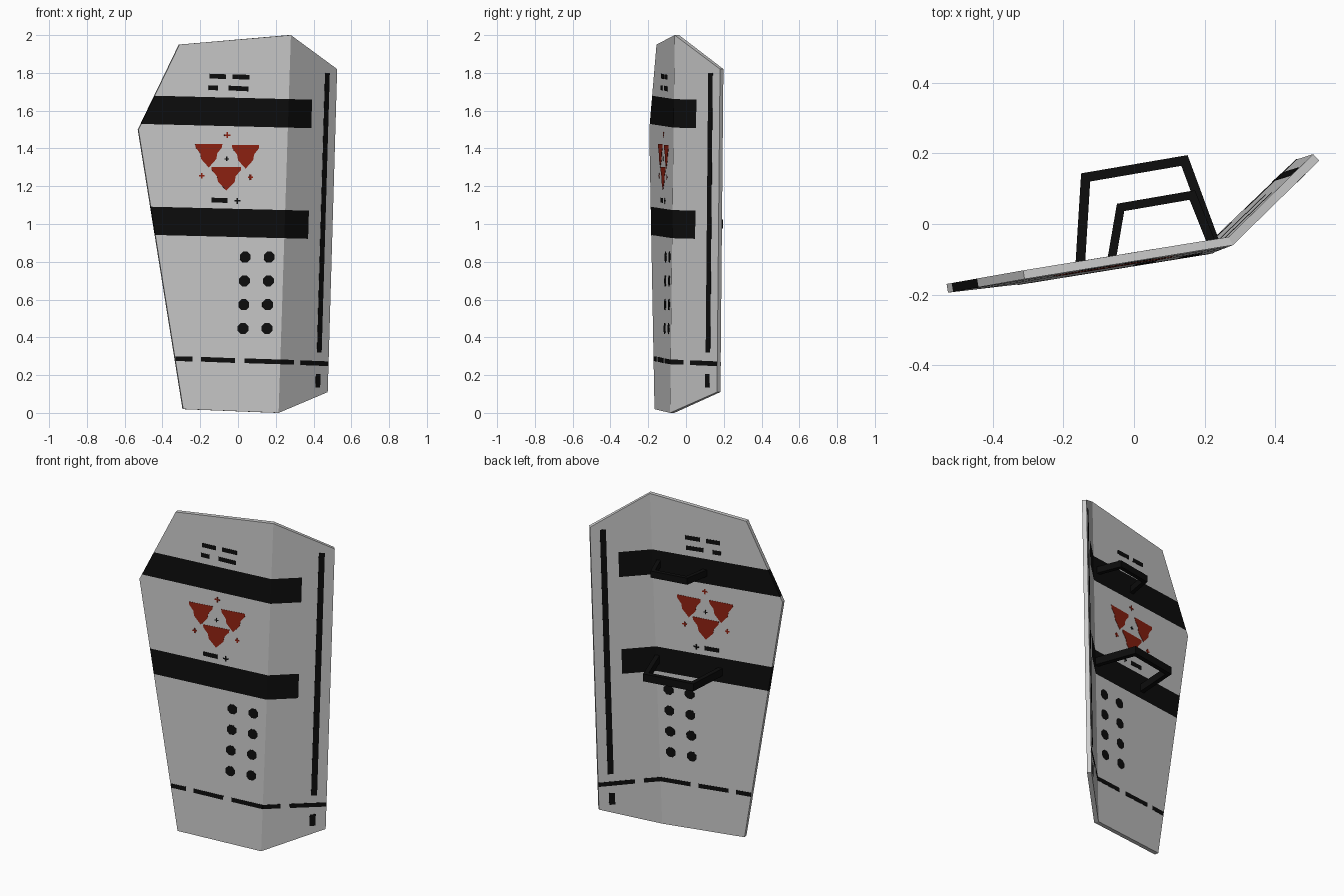
import bpy, bmesh, math
from mathutils import Vector

if "Cube" in bpy.data.objects:
    bpy.data.objects.remove(bpy.data.objects["Cube"])

T = 0.025  # panel thickness


def material(name, rgb):
    m = bpy.data.materials.new(name)
    m.diffuse_color = (*rgb, 1)
    m.use_nodes = True
    m.node_tree.nodes["Principled BSDF"].inputs["Base Color"].default_value = m.diffuse_color
    return m


GREY = material("light grey", (0.6, 0.6, 0.6))
BLACK = material("black", (0.004, 0.004, 0.004))
RED = material("dark red", (0.28, 0.016, 0.006))


def finish(bm, name, *mats):
    bmesh.ops.recalc_face_normals(bm, faces=bm.faces)
    me = bpy.data.meshes.new(name)
    bm.to_mesh(me)
    bm.free()
    for m in mats:
        me.materials.append(m)
    ob = bpy.data.objects.new(name, me)
    bpy.context.collection.objects.link(ob)
    return ob


# The two flat panels as planes: y = a*x + c*z + d
MAIN = (0.1622, 0.00723, -0.1199)
WING = (0.9657, -0.0189, -0.2926)


def on(plane, x, z):
    return Vector((x, plane[0] * x + plane[1] * z + plane[2], z))


def normal(plane):  # pointing to the back
    return Vector((-plane[0], 1, -plane[1])).normalized()


# Folded shield with bands cut in and coloured
def build_shield():
    n1, n2 = normal(MAIN), normal(WING)
    miter = (n1 + n2) / (1 + n1.dot(n2))
    rim = [(MAIN, -0.527, 1.5, n1), (MAIN, -0.31, 1.95, n1), (MAIN, 0.28, 2.0, miter),
           (WING, 0.525, 1.82, n2), (WING, 0.475, 0.11, n2), (MAIN, 0.215, 0.0, miter),
           (MAIN, -0.29, 0.02, n1)]
    bm = bmesh.new()
    f = [bm.verts.new(on(p, x, z)) for p, x, z, n in rim]
    b = [bm.verts.new(on(p, x, z) + n * T) for p, x, z, n in rim]
    for v in (f, b):
        bm.faces.new([v[i] for i in (0, 1, 2, 5, 6)])
        bm.faces.new([v[i] for i in (2, 3, 4, 5)])
    for i in range(7):
        j = (i + 1) % 7
        bm.faces.new((f[i], f[j], b[j], b[i]))
    bands = [(1.517, 1.668), (0.931, 1.08)]
    slope = Vector((0.025, 0, 1))
    end = Vector((1, 0, -0.0286))
    end_at = 0.39 - 0.0286 * 1.58

    def cut(no, dist):
        geom = bm.verts[:] + bm.edges[:] + bm.faces[:]
        bmesh.ops.bisect_plane(bm, geom=geom, plane_no=no.normalized(),
                               plane_co=no * (dist / no.length_squared))
    for band in bands:
        for s in band:
            cut(slope, s)
    cut(end, end_at)
    for face in bm.faces:
        c = face.calc_center_median()
        if c.dot(end) < end_at and any(lo < c.dot(slope) < hi for lo, hi in bands):
            face.material_index = 1
    finish(bm, "shield_panel", GREY, BLACK)


build_shield()


# Painted marks: thin plates repeated on front and back of the panel
def marks(name, mat, items):
    bm = bmesh.new()
    for plane, poly in items:
        n = normal(plane)
        for lo, hi in ((-0.0015, 0.001), (T - 0.001, T + 0.0015)):
            a = [bm.verts.new(on(plane, x, z) + n * lo) for x, z in poly]
            b = [bm.verts.new(on(plane, x, z) + n * hi) for x, z in poly]
            bm.faces.new(a)
            bm.faces.new(b)
            for i in range(len(a)):
                j = (i + 1) % len(a)
                bm.faces.new((a[i], a[j], b[j], b[i]))
    finish(bm, name, mat)


def dash(x0, z0, x1, z1, h=0.025):
    h /= 2
    return [(x0, z0 - h), (x1, z1 - h), (x1, z1 + h), (x0, z0 + h)]


def stripe(x0, z0, x1, z1, w=0.024):
    w /= 2
    return [(x0 - w, z0), (x0 + w, z0), (x1 + w, z1), (x1 - w, z1)]


def plus(x, z, r=0.016, w=0.004):
    quarter = [(r, -w), (r, w), (w, w)]
    pts = []
    for k in range(4):
        for px, pz in quarter:
            for _ in range(k):
                px, pz = -pz, px
            pts.append((x + px, z + pz))
    return pts


def dot(x, z, r=0.031):
    return [(x + r * math.cos(math.pi * (k + 0.5) / 4),
             z + r * math.sin(math.pi * (k + 0.5) / 4)) for k in range(8)]


def pointer(x, z, s=1.0):
    half = [(0.072, 0), (0.07, -0.018), (0.045, -0.05), (0.04, -0.08)]
    prof = half + [(0, -0.125)] + [(-px, pz) for px, pz in reversed(half)]
    return [(x + px * s, z + pz) for px, pz in prof]


marks("upper_dashes", BLACK, [(MAIN, p) for p in (
    dash(-0.15, 1.783, -0.065, 1.78), dash(-0.03, 1.78, 0.06, 1.777),
    dash(-0.155, 1.722, -0.105, 1.72), dash(-0.05, 1.72, 0.055, 1.715),
    dash(-0.14, 1.127, -0.055, 1.124), plus(-0.003, 1.122), plus(-0.06, 1.345, 0.012, 0.003))])

marks("red_triangles", RED, [(MAIN, p) for p in (
    pointer(-0.155, 1.424), pointer(0.04, 1.418), pointer(-0.062, 1.303, 1.1),
    plus(-0.057, 1.47), plus(-0.192, 1.255, 0.014), plus(0.066, 1.247, 0.014))])

marks("dot_rows", BLACK, [(MAIN, dot(x - 0.004 * i, 0.825 - 0.126 * i))
                          for i in range(4) for x in (0.038, 0.165)])

marks("lower_dashed_line", BLACK, [
    (MAIN, dash(-0.33, 0.287, -0.24, 0.285)), (MAIN, dash(-0.195, 0.284, -0.015, 0.277)),
    (MAIN, dash(0.035, 0.276, 0.224, 0.27)), (WING, dash(0.224, 0.27, 0.295, 0.268)),
    (WING, dash(0.332, 0.266, 0.479, 0.26))])

marks("wing_stripe", BLACK, [(WING, stripe(0.43, 0.32, 0.473, 1.8)),
                             (WING, stripe(0.422, 0.135, 0.424, 0.205))])


# Bent bar handles on the back
def handle(name, path, z, width, height):
    pts = [Vector(p) for p in path]
    bm = bmesh.new()
    rings = []
    for i, p in enumerate(pts):
        dirs = []
        if i > 0:
            dirs.append((p - pts[i - 1]).normalized())
        if i < len(pts) - 1:
            dirs.append((pts[i + 1] - p).normalized())
        sides = [Vector((-d.y, d.x)) for d in dirs]
        m = sum(sides, Vector((0, 0))).normalized()
        m *= width / 2 / m.dot(sides[0])
        rings.append([bm.verts.new((p.x + s * m.x, p.y + s * m.y, z + t * height / 2))
                      for s, t in ((1, 1), (1, -1), (-1, -1), (-1, 1))])
    for r, q in zip(rings, rings[1:]):
        for k in range(4):
            bm.faces.new((r[k], r[(k + 1) % 4], q[(k + 1) % 4], q[k]))
    bm.faces.new(rings[0])
    bm.faces.new(rings[-1])
    finish(bm, name, BLACK)


handle("lower_handle", [(-0.153, -0.125), (-0.137, 0.132), (0.143, 0.18), (0.231, -0.058)],
       1.0, 0.027, 0.045)
handle("upper_handle", [(-0.065, -0.11), (-0.038, 0.047), (0.165, 0.082), (0.222, -0.06)],
       1.585, 0.024, 0.04)
